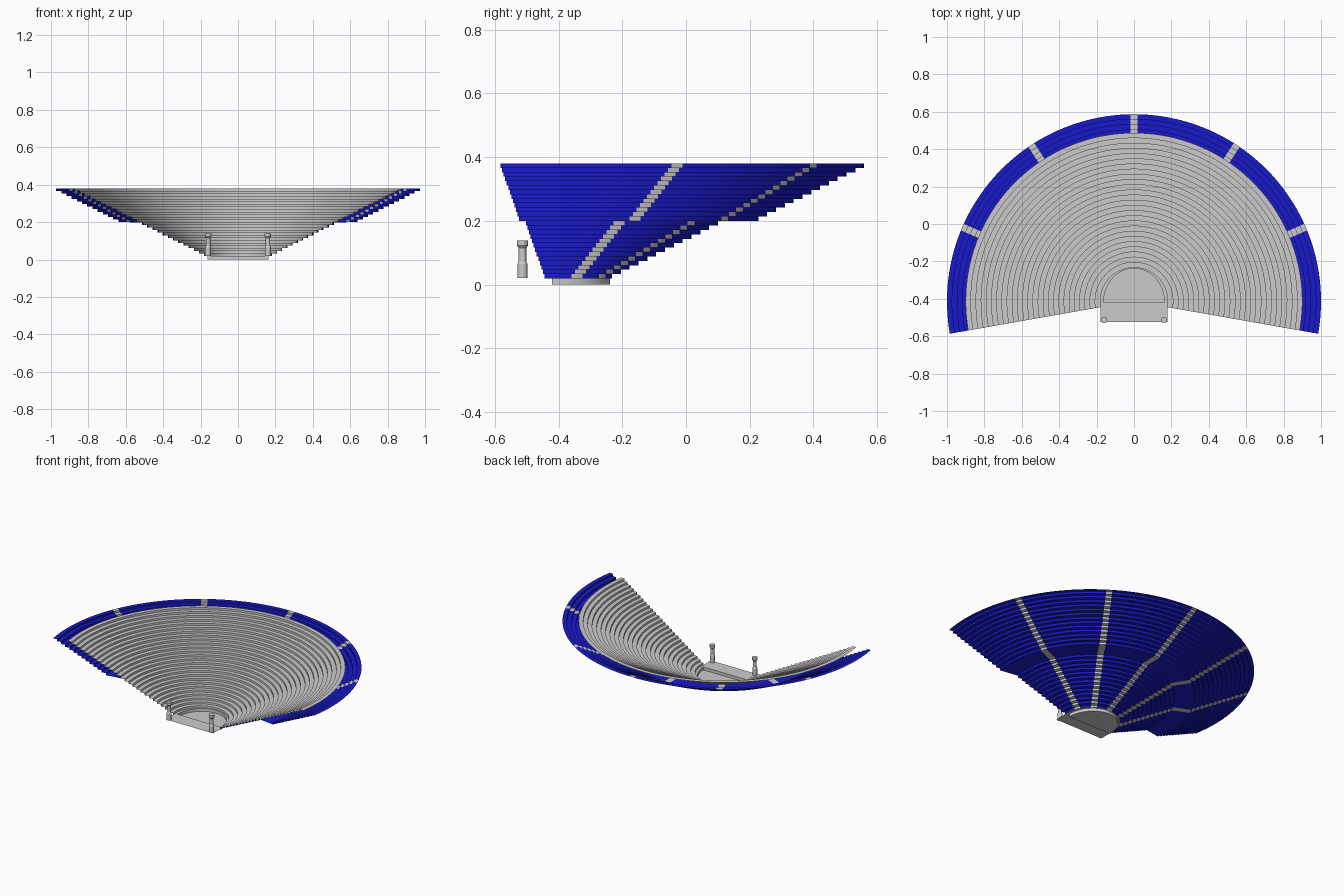
import bpy, bmesh
from math import sin, cos, pi, asin, radians

if "Cube" in bpy.data.objects:
    bpy.data.objects.remove(bpy.data.objects["Cube"])

CY = -0.413                     # centre of all the arcs
A0, A1 = radians(-10), radians(190)
BAYS, AISLE = 6, 0.019          # bays between aisles, half aisle width
RUN, RISE = 0.36 / 13, 0.18 / 13

blue = bpy.data.materials.new("blue")
blue.diffuse_color = (0.01, 0.01, 0.6, 1)
blue.use_nodes = True
blue.node_tree.nodes["Principled BSDF"].inputs["Base Color"].default_value = blue.diffuse_color


def finish(bm, name, mat=None):
    bmesh.ops.remove_doubles(bm, verts=bm.verts, dist=1e-5)
    me = bpy.data.meshes.new(name)
    bm.to_mesh(me)
    bm.free()
    ob = bpy.data.objects.new(name, me)
    bpy.context.collection.objects.link(ob)
    if mat:
        me.materials.append(mat)
    return ob


def steps(r, z, n):
    """Riser-then-tread profile of n rows."""
    pts = [(r, z)]
    for i in range(n):
        pts += [(r + i * RUN, z + (i + 1) * RISE), (r + (i + 1) * RUN, z + (i + 1) * RISE)]
    return pts


def sweep(bm, profile, start, end, segs):
    """Sweep a profile between two angles, each a function of radius."""
    rows = []
    for r, z in profile:
        a, b = start(r), end(r)
        angs = [a + (b - a) * k / segs for k in range(segs + 1)]
        rows.append([bm.verts.new((r * cos(t), CY + r * sin(t), z)) for t in angs])
    for p, q in zip(rows, rows[1:]):
        for k in range(segs):
            bm.faces.new((p[k], q[k], q[k + 1], p[k + 1]))


def edge(i, side):
    """Edge of aisle i; the two open ends have no aisle."""
    base = A0 + (A1 - A0) * i / BAYS
    off = 0 if i in (0, BAYS) else side * AISLE
    return lambda r: base + asin(off / r)


# Seating rows: one continuous stepped sheet
bm = bmesh.new()
sweep(bm, steps(0.18, 0.02, 26), lambda r: A0, lambda r: A1, 72)
finish(bm, "seating_rows")

# Outer shell: lower flight just under the seats, walkway, then upper flight set back
lower = steps(0.18, 0.02, 13)
upper = steps(0.64, 0.2, 13)
shell = [(r + 0.001, z - 0.001) for r, z in lower] + upper
bm = bmesh.new()
for i in range(BAYS):
    sweep(bm, shell, edge(i, 1), edge(i + 1, -1), 12)
finish(bm, "outer_shell", blue)

# Aisles between the shell panels
bm = bmesh.new()
for i in range(1, BAYS):
    sweep(bm, shell, edge(i, -1), edge(i, 1), 2)
finish(bm, "aisles")

# Floor with a sunken half-round orchestra
N = 32
bm = bmesh.new()
rim_o, rim_i, pit = [], [], []
for k in range(N + 1):
    t = pi * k / N
    c, s = cos(t), sin(t)
    rim_o.append(bm.verts.new((0.18 * c, CY + 0.183 * s, 0.02)))
    rim_i.append(bm.verts.new((0.163 * c, CY - 0.008 + 0.183 * s, 0.02)))
    pit.append(bm.verts.new((0.163 * c, CY - 0.008 + 0.183 * s, 0.0)))
for k in range(N):
    bm.faces.new((rim_o[k], rim_o[k + 1], rim_i[k + 1], rim_i[k]))
    bm.faces.new((rim_i[k], rim_i[k + 1], pit[k + 1], pit[k]))
bm.faces.new((rim_i[N], rim_i[0], pit[0], pit[N]))
bm.faces.new(pit)
fl = bm.verts.new((-0.18, -0.525, 0.02))
fr = bm.verts.new((0.18, -0.525, 0.02))
bm.faces.new((fl, fr, rim_o[0], rim_i[0], rim_i[N], rim_o[N]))
finish(bm, "orchestra_floor")

# Two columns at the front corners
col = [(0, 0.02), (0.016, 0.02), (0.016, 0.064), (0.012, 0.072), (0.012, 0.115),
       (0.017, 0.122), (0.017, 0.139), (0, 0.139)]
for side, name in ((-1, "column_left"), (1, "column_right")):
    bm = bmesh.new()
    rings = [[bm.verts.new((side * 0.16 + r * cos(2 * pi * k / 16),
                            -0.513 + r * sin(2 * pi * k / 16), z)) for k in range(16)]
             for r, z in col[1:-1]]
    for p, q in zip(rings, rings[1:]):
        for k in range(16):
            bm.faces.new((p[k], p[(k + 1) % 16], q[(k + 1) % 16], q[k]))
    bm.faces.new(rings[0][::-1])
    bm.faces.new(rings[-1])
    finish(bm, name)
